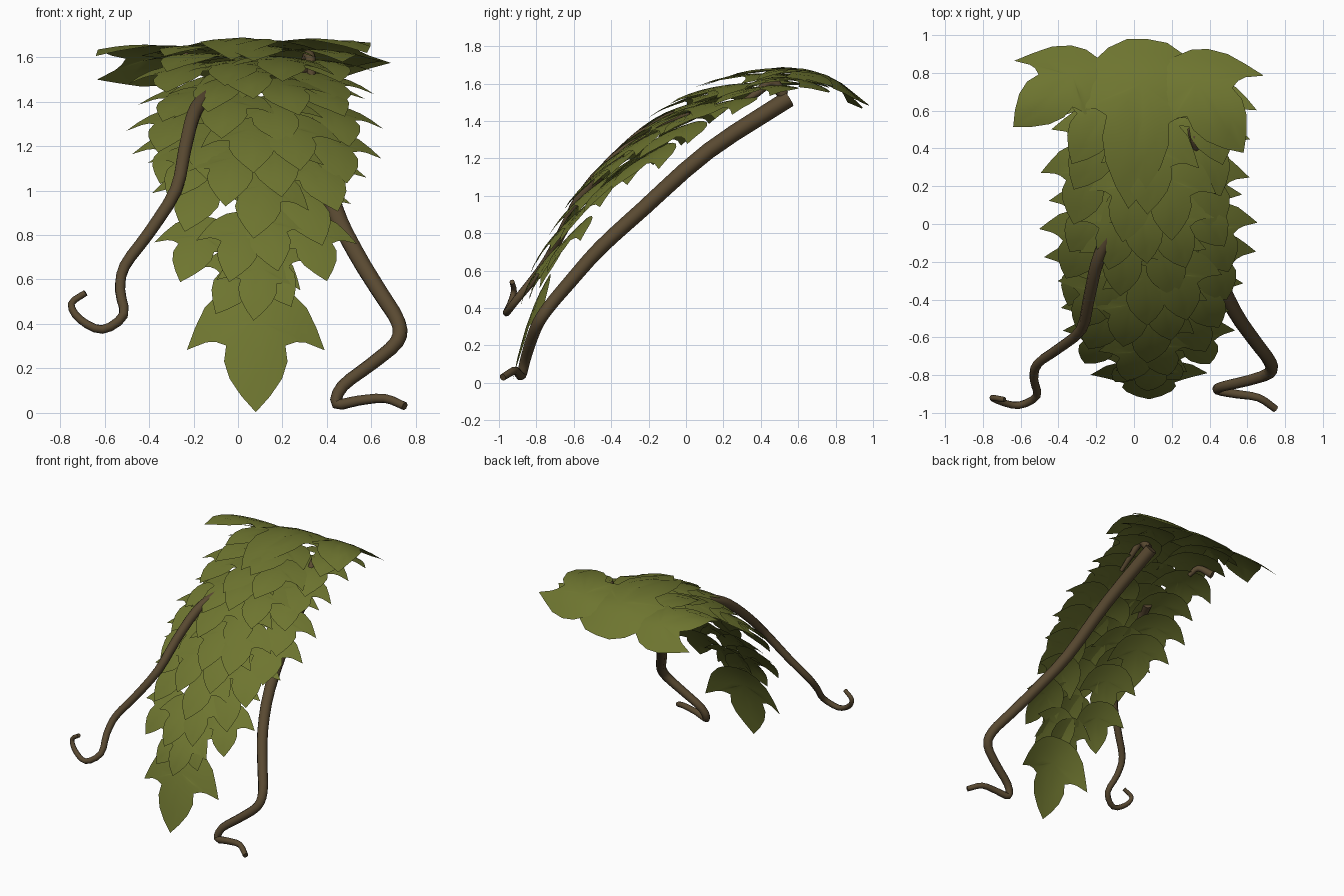
import bpy, bmesh, math, random
from mathutils import Vector

if "Cube" in bpy.data.objects:
    bpy.data.objects.remove(bpy.data.objects["Cube"])

random.seed(4)


def material(name, rgb):
    m = bpy.data.materials.new(name)
    m.diffuse_color = (*rgb, 1)
    m.use_nodes = True
    m.node_tree.nodes["Principled BSDF"].inputs["Base Color"].default_value = m.diffuse_color
    return m


GREEN = material("olive leaf", (0.155, 0.178, 0.029))
BROWN = material("brown vine", (0.1, 0.067, 0.031))


def smooth_path(pts, n=4):
    """Catmull-Rom samples through the points."""
    p = [Vector(q) for q in pts]
    p = [2 * p[0] - p[1]] + p + [2 * p[-1] - p[-2]]
    out = []
    for i in range(1, len(p) - 2):
        a, b, c, d = p[i - 1:i + 3]
        for k in range(n):
            t = k / n
            out.append(0.5 * (2 * b + (c - a) * t + (2 * a - 5 * b + 4 * c - d) * t * t
                              + (3 * b - a - 3 * c + d) * t ** 3))
    return out + [p[-2]]


# Canopy surface: a side profile (y, z) swept sideways with an arched section
SPINE = smooth_path([(0, -0.91, 0.0), (0, -0.82, 0.5), (0, -0.66, 0.85), (0, -0.42, 1.17),
                     (0, -0.05, 1.48), (0, 0.4, 1.655), (0, 0.75, 1.655), (0, 1.0, 1.52)], 8)
LENGTHS = [0]
for a, b in zip(SPINE, SPINE[1:]):
    LENGTHS.append(LENGTHS[-1] + (b - a).length)
TOTAL = LENGTHS[-1]


def spine_at(u):
    i = 0
    while i < len(SPINE) - 2 and LENGTHS[i + 1] < u:
        i += 1
    f = (u - LENGTHS[i]) / (LENGTHS[i + 1] - LENGTHS[i])
    return SPINE[i] + (SPINE[i + 1] - SPINE[i]) * f


def surface(x, u, h, x_mid):
    p = spine_at(u)
    d = (spine_at(u + 0.08) - spine_at(u - 0.08)).normalized()
    normal = Vector((0, -d.z, d.y))
    arch = 0.75 if u < 1.9 else max(0.3, 0.75 - 0.8 * (u - 1.9))
    drop = 0.5 * (x_mid - 0.06) ** 2 + 0.5 * (x - 0.06) ** 2   # keeps each leaf fairly flat
    q = p + normal * (h - arch * drop)
    q.x = x
    return q


# Three-lobed leaf, half outline as (along, across)
HALF = [(0, 0), (0.01, 0.14), (0.07, 0.26), (0.19, 0.37), (0.35, 0.44), (0.52, 0.5),
        (0.47, 0.36), (0.47, 0.29), (0.5, 0.215), (0.62, 0.23), (0.75, 0.19), (0.88, 0.105), (1, 0)]
OUTLINE = HALF + [(s, -t) for s, t in HALF[-2:0:-1]]


def leaf(bm, base, tip, layer=0.0, width=1.0):
    axis = Vector(tip) - Vector(base)
    size = axis.length
    side = Vector((-axis.y, axis.x)) * width
    x_mid = base[0] + 0.6 * axis.x

    def vert(s, t):
        q = Vector(base) + axis * s + side * t
        h = layer - 0.05 + 0.11 * s - 0.03 * s ** 4 - 0.18 * size * t * t
        return bm.verts.new(surface(q.x, q.y, h, x_mid))

    centre = vert(0.3, 0)
    rings = [[vert(0.3 + (s - 0.3) * k, t * k) for s, t in OUTLINE] for k in (0.35, 0.7, 1)]
    n = len(OUTLINE)
    for i in range(n):
        j = (i + 1) % n
        bm.faces.new((centre, rings[0][i], rings[0][j]))
        for inner, outer in zip(rings, rings[1:]):
            bm.faces.new((inner[i], outer[i], outer[j], inner[j]))


def finish(bm, name):
    for f in bm.faces:
        f.smooth = True
    me = bpy.data.meshes.new(name)
    bm.to_mesh(me)
    bm.free()
    ob = bpy.data.objects.new(name, me)
    me.materials.append(GREEN)
    bpy.context.collection.objects.link(ob)


# Shingled leaf rows: tip distance up the spine, half spread, count, leaf length
ROWS = [(0.0, 0, 1, 0.62), (0.42, 0.17, 3, 0.38), (0.6, 0.33, 4, 0.4), (0.79, 0.31, 3, 0.45),
        (0.97, 0.38, 4, 0.45), (1.17, 0.42, 5, 0.46), (1.37, 0.43, 4, 0.46), (1.57, 0.41, 5, 0.46),
        (1.75, 0.39, 4, 0.48), (1.95, 0.39, 3, 0.52), (2.16, 0.4, 2, 0.52)]
for r, (u, spread, count, size) in enumerate(ROWS):
    bm = bmesh.new()
    for i in range(count):
        f = 2 * i / (count - 1) - 1 if count > 1 else 0
        yaw = 0.38 * f + (random.uniform(-0.14, 0.14) if r else 0)
        x = (0.07 if r else 0.08) + spread * f
        v = u + (random.uniform(-0.045, 0.045) + 0.04 * abs(f) if r else 0)
        leaf(bm, (x - size * math.sin(yaw), v + size * math.cos(yaw)), (x, v),
             random.uniform(-0.02, 0.015))
    finish(bm, f"leaf_row_{r + 1}")

# Large crown leaves
bm = bmesh.new()
leaf(bm, (0.07, TOTAL), (-0.03, TOTAL - 0.96), 0.01, 0.8)
leaf(bm, (-0.19, TOTAL - 0.11), (-0.64, TOTAL - 0.53), 0.045)
leaf(bm, (0.22, TOTAL - 0.11), (0.58, TOTAL - 0.67), 0.04)
finish(bm, "crown_leaves")


# Hanging vines
def vine(name, pts, r0, r1):
    path = smooth_path(pts, 3)
    cu = bpy.data.curves.new(name, 'CURVE')
    cu.dimensions = '3D'
    cu.bevel_depth = 1
    cu.bevel_resolution = 2
    cu.use_fill_caps = True
    sp = cu.splines.new('POLY')
    sp.points.add(len(path) - 1)
    for i, (p, q) in enumerate(zip(sp.points, path)):
        p.co = (*q, 1)
        p.radius = r0 + (r1 - r0) * i / (len(path) - 1)
    sp.use_smooth = True
    cu.materials.append(BROWN)
    ob = bpy.data.objects.new(name, cu)
    bpy.context.collection.objects.link(ob)
    bpy.ops.object.select_all(action='DESELECT')
    ob.select_set(True)
    bpy.context.view_layer.objects.active = ob
    bpy.ops.object.convert(target='MESH')
    bpy.ops.object.shade_smooth_by_angle(angle=math.radians(50))


vine("right_vine", [(0.3, 0.55, 1.52), (0.36, 0.12, 1.24), (0.43, -0.23, 0.93), (0.53, -0.46, 0.72),
                    (0.64, -0.62, 0.54), (0.72, -0.73, 0.41), (0.715, -0.79, 0.32),
                    (0.6, -0.83, 0.22), (0.47, -0.86, 0.12), (0.445, -0.88, 0.04),
                    (0.54, -0.9, 0.055), (0.66, -0.92, 0.065), (0.75, -0.98, 0.03)], 0.046, 0.019)
vine("left_vine", [(-0.1, 0.03, 1.44), (-0.15, -0.09, 1.41), (-0.2, -0.22, 1.34), (-0.24, -0.4, 1.18),
                   (-0.28, -0.56, 1.0), (-0.4, -0.66, 0.81), (-0.51, -0.74, 0.66),
                   (-0.53, -0.82, 0.55), (-0.515, -0.91, 0.44), (-0.61, -0.96, 0.375),
                   (-0.71, -0.94, 0.42), (-0.75, -0.92, 0.49), (-0.685, -0.93, 0.54)], 0.037, 0.014)
# Twigs poking through the crown
vine("right_twig", [(0.3, 0.52, 1.54), (0.32, 0.46, 1.61), (0.33, 0.38, 1.55), (0.33, 0.25, 1.46)], 0.032, 0.015)
vine("left_twig", [(-0.3, 0.52, 1.54), (-0.23, 0.45, 1.6), (-0.2, 0.38, 1.56)], 0.03, 0.015)
